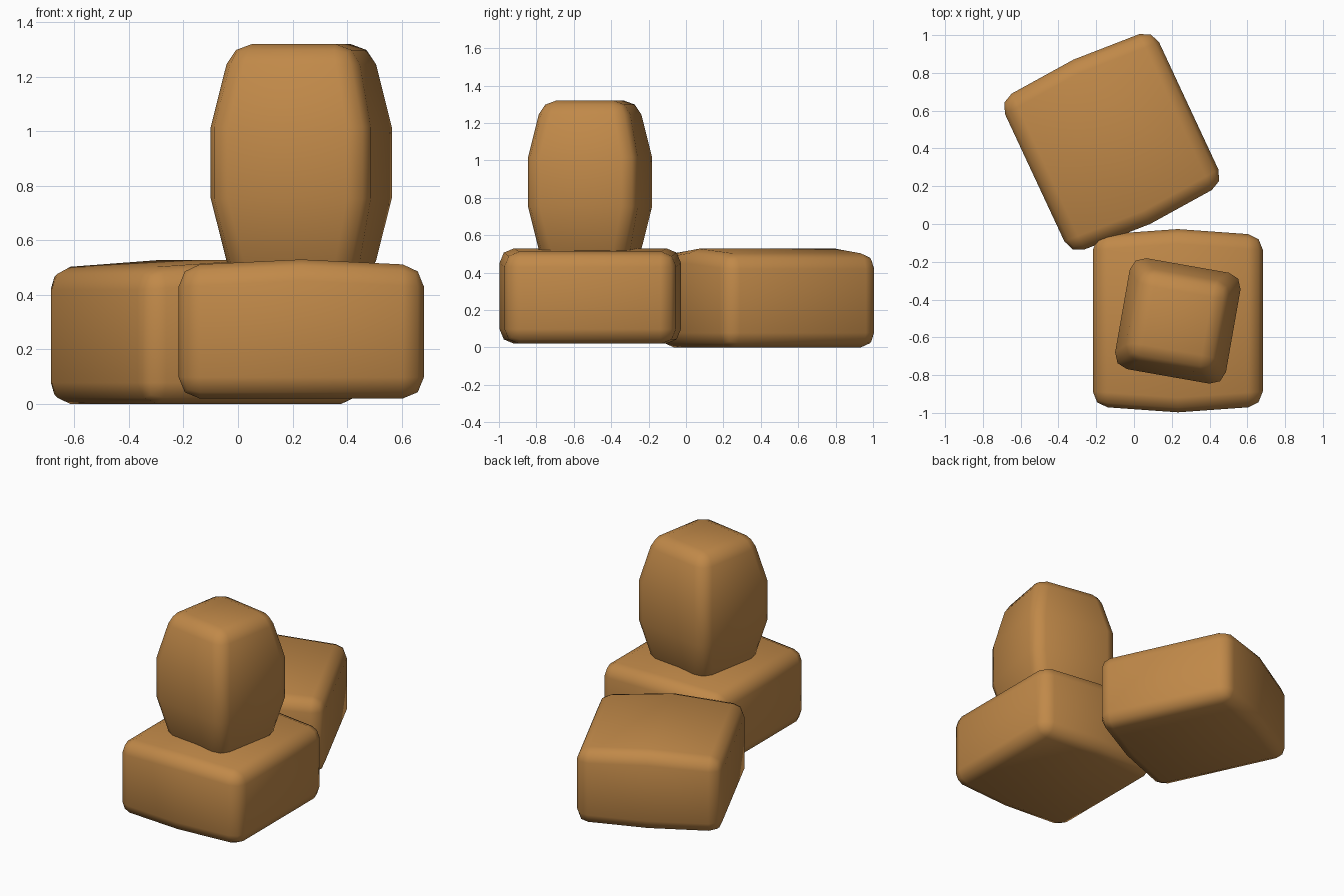
import bpy, bmesh, math
from mathutils import Matrix

if "Cube" in bpy.data.objects:
    bpy.data.objects.remove(bpy.data.objects["Cube"])

stone_mat = bpy.data.materials.new("warm_orange_brown")
stone_mat.diffuse_color = (0.53, 0.25, 0.066, 1)
stone_mat.use_nodes = True
stone_mat.node_tree.nodes["Principled BSDF"].inputs["Base Color"].default_value = stone_mat.diffuse_color


def rounded_block(name, sections, location, turn, bevel):
    """Skin a row of four-cornered sections, cap it and round its edges."""
    bm = bmesh.new()
    rings = [[bm.verts.new(p) for p in s] for s in sections]
    for a, b in zip(rings, rings[1:]):
        for i in range(4):
            j = (i + 1) % 4
            bm.faces.new((a[i], a[j], b[j], b[i]))
    bm.faces.new(rings[0])
    bm.faces.new(rings[-1])
    bmesh.ops.recalc_face_normals(bm, faces=bm.faces[:])
    # round only the true box edges, not the shallow bends
    sharp = [e for e in bm.edges if e.calc_face_angle() > math.radians(45)]
    bmesh.ops.bevel(bm, geom=sharp, offset=bevel, offset_type='OFFSET',
                    segments=2, profile=0.5, affect='EDGES', clamp_overlap=True)
    bmesh.ops.transform(bm, verts=bm.verts[:],
                        matrix=Matrix.Rotation(math.radians(turn), 4, 'Z'))
    bmesh.ops.recalc_face_normals(bm, faces=bm.faces[:])
    for f in bm.faces:
        f.smooth = True
    me = bpy.data.meshes.new(name)
    bm.to_mesh(me)
    bm.free()
    me.materials.append(stone_mat)
    ob = bpy.data.objects.new(name, me)
    ob.location = location
    bpy.context.collection.objects.link(ob)
    return ob


def low_sections(half_x, half_y, height, bulge_y, bulge_z):
    """Three sections along x, the middle one swollen at the sides and top."""
    out = []
    for x, k in ((-half_x, 0), (0, 1), (half_x, 0)):
        y, z = half_y + k * bulge_y, height + k * bulge_z
        out.append([(x, -y, 0), (x, y, 0), (x, y, z), (x, -y, z)])
    return out


def tall_sections(stations):
    """Square sections stacked along z."""
    return [[(-h, -h, z), (h, -h, z), (h, h, z), (-h, h, z)] for z, h in stations]


# two low blocks lying on the ground
rounded_block("front_block", low_sections(0.45, 0.453, 0.488, 0.032, 0.022),
              (0.232, -0.512, 0.02), 0, 0.078)
rounded_block("back_block", low_sections(0.45, 0.45, 0.498, 0.03, 0.03),
              (-0.118, 0.435, 0.0), 25, 0.078)

# barrel-shaped upright block standing on the front one
rounded_block("upright_block",
              tall_sections([(0.45, 0.232), (0.75, 0.298), (1.02, 0.298), (1.32, 0.232)]),
              (0.232, -0.513, 0), -10, 0.076)
